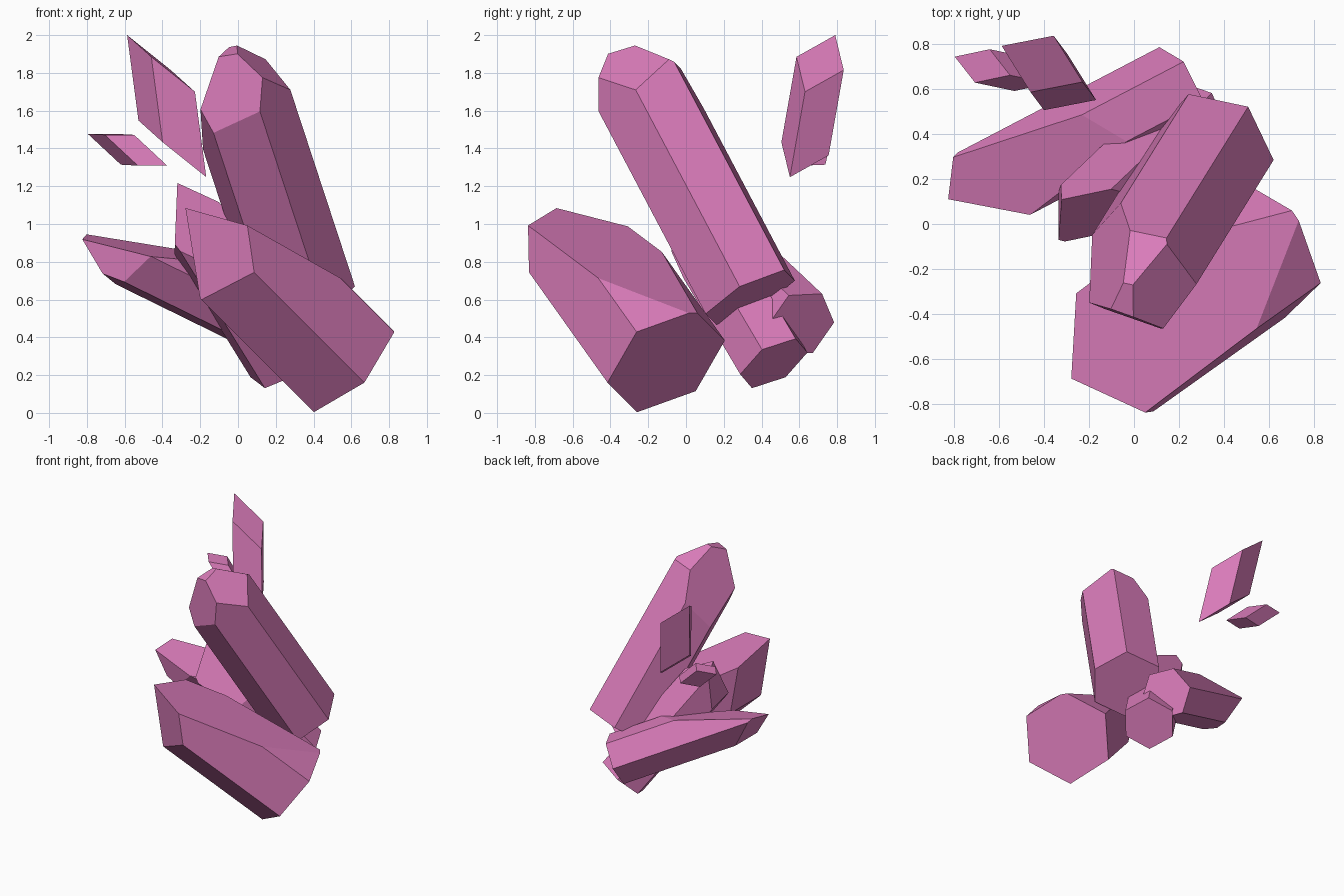
import bpy, bmesh, math
from mathutils import Vector, Matrix

mat = bpy.data.materials.new("pink_crystal")
mat.diffuse_color = (0.70, 0.20, 0.49, 1)


def finish(name, bm):
    bmesh.ops.recalc_face_normals(bm, faces=bm.faces)
    mesh = bpy.data.meshes.new(name)
    bm.to_mesh(mesh)
    bm.free()
    mesh.materials.append(mat)
    bpy.context.collection.objects.link(bpy.data.objects.new(name, mesh))


def crystal(name, centre, corner, axis, cuts):
    """Hexagonal prism along axis; each cut is a tip facet through three points."""
    c, d = Vector(centre), Vector(axis).normalized()
    spoke = Vector(corner) - c
    r = spoke.length
    spoke = (spoke - d * spoke.dot(d)).normalized() * r
    bm = bmesh.new()
    ring = [bm.verts.new(c + Matrix.Rotation(math.radians(60 * k), 3, d) @ spoke)
            for k in range(6)]
    base = bm.faces.new(ring)
    ext = bmesh.ops.extrude_face_region(bm, geom=[base], use_keep_orig=True)
    bmesh.ops.translate(bm, vec=d * 3,
                        verts=[v for v in ext["geom"] if isinstance(v, bmesh.types.BMVert)])
    inside = c + d * 0.02
    for cut in cuts:
        p, q, s = map(Vector, cut)
        n = (q - p).cross(s - p).normalized()
        if n.dot(inside - p) > 0:
            n = -n
        bmesh.ops.bisect_plane(bm, geom=bm.verts[:] + bm.edges[:] + bm.faces[:], dist=1e-5,
                               plane_co=p, plane_no=n, clear_outer=True)
        bmesh.ops.holes_fill(bm, edges=bm.edges[:], sides=0)
    finish(name, bm)


def shard(name, corner, a, b, e):
    """Skewed block spanned by three edge vectors."""
    bm = bmesh.new()
    bmesh.ops.create_cube(bm, size=1)
    o, a, b, e = map(Vector, (corner, a, b, e))
    for v in bm.verts:
        x, y, z = v.co + Vector((0.5, 0.5, 0.5))
        v.co = o + a * x + b * y + e * z
    finish(name, bm)


# Tall main crystal
crystal("tall_crystal", (0.355, 0.34, 0.612), (0.62, 0.285, 0.667), (-0.345, -0.555, 1.05), [
    ((-0.005, -0.27, 1.945), (0.15, -0.085, 1.87), (0.115, -0.455, 1.79)),
    ((-0.005, -0.27, 1.945), (0.15, -0.085, 1.87), (-0.02, -0.05, 1.835)),
    ((-0.02, -0.05, 1.835), (-0.205, -0.325, 1.57), (-0.185, -0.03, 1.38)),
    ((-0.005, -0.27, 1.945), (-0.01, -0.41, 1.90), (-0.13, -0.37, 1.88)),
    ((-0.01, -0.41, 1.90), (0.095, -0.455, 1.60), (-0.15, -0.37, 1.46)),
])

# Thick crystal leaning to the front left
crystal("thick_crystal", (0.56, -0.105, 0.272), (0.40, -0.26, 0.005), (-0.59, -0.42, 0.59), [
    ((-0.01, -0.13, 0.85), (0.56, -0.435, 0.70), (-0.12, -0.78, 1.045)),
    ((0.03, -0.83, 1.03), (0.08, -0.83, 0.76), (-0.20, -0.68, 0.60)),
    ((-0.275, -0.725, 1.06), (-0.265, -0.515, 1.02), (-0.20, -0.68, 0.60)),
])

# Low crystal reaching to the back left
crystal("low_crystal", (0.20, 0.608, 0.47), (0.12, 0.788, 0.475), (-0.89, -0.465, 0.437), [
    ((-0.51, 0.05, 0.84), (-0.20, 0.51, 0.85), (-0.83, 0.11, 0.92)),
    ((-0.825, 0.11, 0.92), (-0.593, 0.086, 0.68), (-0.51, 0.05, 0.838)),
    ((-0.825, 0.11, 0.92), (-0.70, 0.106, 0.709), (-0.77, 0.32, 0.90)),
])

# Slim crystal tucked in the middle
crystal("middle_crystal", (0.244, 0.465, 0.262), (0.143, 0.35, 0.13), (-0.47, -0.448, 0.76), [
    ((-0.335, 0.13, 0.85), (-0.32, 0.15, 1.238), (-0.335, 0.0, 0.87)),
    ((-0.32, 0.12, 1.238), (-0.07, 0.16, 1.10), (-0.18, -0.05, 0.80)),
])

# Floating shards
shard("large_shard", (-0.459, 0.585, 1.885), (0.231, 0.045, -0.185),
      (-0.128, 0.205, 0.115), (0.06, -0.08, -0.452))
shard("small_shard", (-0.705, 0.627, 1.472), (0.155, 0.033, 0.0),
      (-0.09, 0.115, 0.005), (0.175, -0.037, -0.163))
